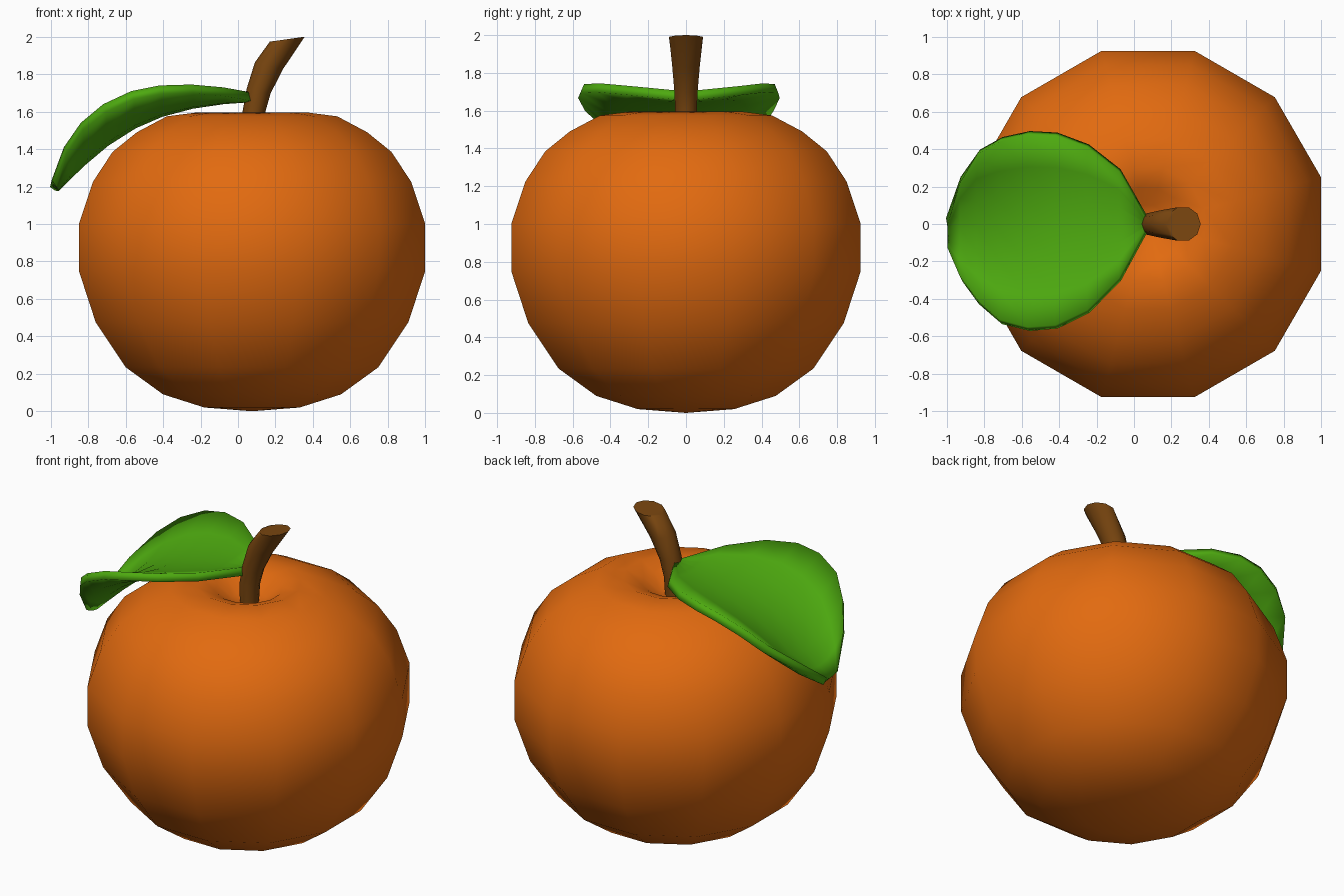
import bpy, math
from mathutils import Vector

if "Cube" in bpy.data.objects:
    bpy.data.objects.remove(bpy.data.objects["Cube"])


def material(name, rgb):
    m = bpy.data.materials.new(name)
    m.diffuse_color = (*rgb, 1)
    m.use_nodes = True
    m.node_tree.nodes["Principled BSDF"].inputs["Base Color"].default_value = m.diffuse_color
    return m


def make_object(name, verts, faces, mat, angle):
    me = bpy.data.meshes.new(name)
    me.from_pydata(verts, [], faces)
    me.materials.append(mat)
    ob = bpy.data.objects.new(name, me)
    bpy.context.collection.objects.link(ob)
    bpy.ops.object.select_all(action='DESELECT')
    bpy.context.view_layer.objects.active = ob
    ob.select_set(True)
    bpy.ops.object.shade_smooth_by_angle(angle=math.radians(angle))
    return ob


def bridge(rings, n):
    """Quads between successive closed rings of n vertices."""
    return [(r * n + i, r * n + (i + 1) % n, (r + 1) * n + (i + 1) % n, (r + 1) * n + i)
            for r in range(rings - 1) for i in range(n)]


orange = material("orange skin", (0.76, 0.145, 0.005))
green = material("leaf green", (0.075, 0.40, 0.005))
brown = material("stem brown", (0.195, 0.062, 0.005))

# Fruit: twelve-sided lathe with a dimple on top (half widths across flats, heights)
CX, N = 0.075, 12
profile = [(0.255, 0.02), (0.475, 0.09), (0.675, 0.235), (0.835, 0.475), (0.925, 0.75),
           (0.925, 1.0), (0.85, 1.225), (0.745, 1.385), (0.615, 1.49), (0.455, 1.575),
           (0.30, 1.595), (0.19, 1.555), (0.10, 1.49)]
verts = []
for w, z in profile:
    r = w / math.cos(math.radians(15))
    for i in range(N):
        a = math.radians(15 + 30 * i)
        verts.append((CX + r * math.cos(a), r * math.sin(a), z))
faces = bridge(len(profile), N)
last = (len(profile) - 1) * N
verts += [(CX, 0, 0), (CX, 0, 1.47)]
for i in range(N):
    j = (i + 1) % N
    faces += [(j, i, len(verts) - 2), (last + i, last + j, len(verts) - 1)]
make_object("fruit", verts, faces, orange, 180)

# Stem: bent, widening tube (x, z, radius, tilt of the section in degrees)
S = 10
path = [(0.08, 1.44, 0.055, 0), (0.085, 1.6, 0.06, -6), (0.11, 1.71, 0.065, -12),
        (0.165, 1.845, 0.077, -14), (0.263, 1.987, 0.094, 8)]
verts = []
for x, z, r, tilt in path:
    t = math.radians(tilt)
    for i in range(S):
        a = 2 * math.pi * i / S
        verts.append((x + r * math.cos(a) * math.cos(t), r * math.sin(a),
                      z + r * math.cos(a) * math.sin(t)))
faces = bridge(len(path), S)
faces += [tuple(reversed(range(S))), tuple(range(len(verts) - S, len(verts)))]
make_object("stem", verts, faces, brown, 50)

# Leaf: cupped blade bending over the fruit
# (x, back edge y, front edge y, middle z, edge z)
stations = [(0.06, 0.03, -0.03, 1.70, 1.705), (-0.08, 0.28, -0.29, 1.69, 1.73),
            (-0.25, 0.41, -0.46, 1.665, 1.745), (-0.42, 0.47, -0.54, 1.62, 1.74),
            (-0.57, 0.475, -0.55, 1.555, 1.71), (-0.72, 0.44, -0.51, 1.46, 1.64),
            (-0.84, 0.37, -0.40, 1.36, 1.54), (-0.93, 0.22, -0.28, 1.275, 1.41),
            (-0.995, 0.0, -0.13, 1.21, 1.235)]
C = 7
verts, faces = [], []
for x, yb, yf, zm, ze in stations:
    for i in range(C):
        v = 2 * i / (C - 1) - 1
        verts.append((x, (yb + yf) / 2 + v * (yb - yf) / 2, zm + (ze - zm) * v * v))
for s in range(len(stations) - 1):
    for i in range(C - 1):
        a = s * C + i
        faces.append((a, a + 1, a + C + 1, a + C))
leaf = make_object("leaf", verts, faces, green, 180)
if leaf.data.polygons[0].normal.z < 0:
    leaf.data.flip_normals()
solid = leaf.modifiers.new("thickness", 'SOLIDIFY')
solid.thickness = 0.05
solid.offset = -1
